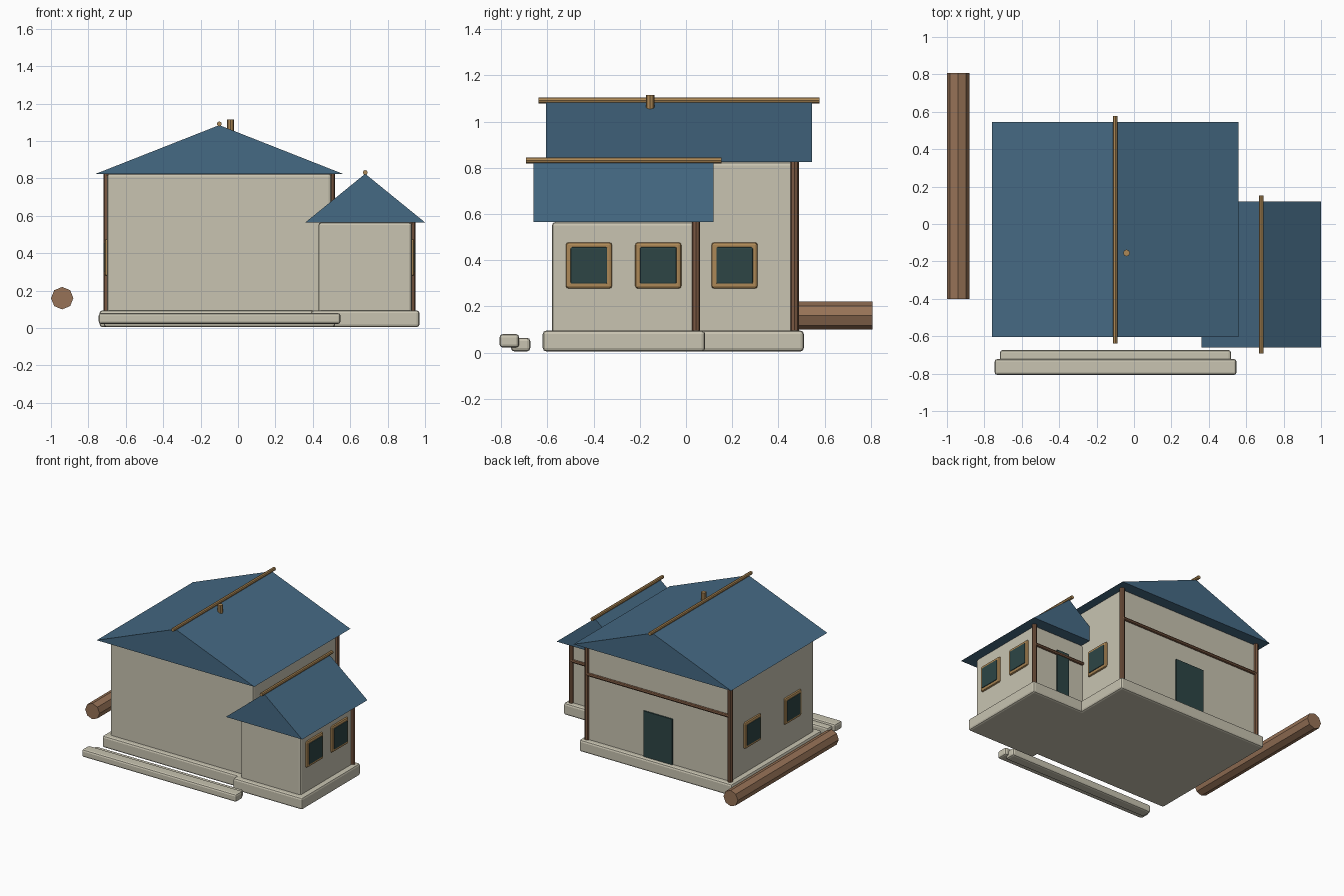
import bpy, bmesh
from mathutils import Vector

cube = bpy.data.objects.get("Cube")
if cube:
    bpy.data.objects.remove(cube, do_unlink=True)


def material(name, rgb):
    m = bpy.data.materials.new(name)
    m.use_nodes = True
    m.diffuse_color = (*rgb, 1)
    m.node_tree.nodes["Principled BSDF"].inputs["Base Color"].default_value = (*rgb, 1)
    return m


PLASTER = material("cream plaster", (0.58, 0.55, 0.44))
ROOF = material("slate blue", (0.06, 0.143, 0.23))
LOG = material("log brown", (0.31, 0.17, 0.095))
TIMBER = material("dark timber", (0.20, 0.10, 0.055))
TRIM = material("tan wood", (0.42, 0.25, 0.095))
GLASS = material("dark green", (0.026, 0.06, 0.06))


def finish(name, bm, mat):
    bmesh.ops.recalc_face_normals(bm, faces=bm.faces)
    mesh = bpy.data.meshes.new(name)
    bm.to_mesh(mesh)
    bm.free()
    mesh.materials.append(mat)
    ob = bpy.data.objects.new(name, mesh)
    bpy.context.collection.objects.link(ob)
    return ob


def box(name, low, high, mat, bevel=0.0):
    bm = bmesh.new()
    bmesh.ops.create_cube(bm, size=1)
    low, high = Vector(low), Vector(high)
    bmesh.ops.scale(bm, vec=high - low, verts=bm.verts)
    bmesh.ops.translate(bm, vec=(low + high) / 2, verts=bm.verts)
    ob = finish(name, bm, mat)
    if bevel:
        mod = ob.modifiers.new("soft edges", 'BEVEL')
        mod.width = bevel
        mod.segments = 2
    return ob


def pole(name, start, end, radius, mat):
    """Eight-sided rod between two points."""
    start, end = Vector(start), Vector(end)
    axis = end - start
    bm = bmesh.new()
    bmesh.ops.create_cone(bm, cap_ends=True, segments=8, radius1=radius,
                          radius2=radius, depth=axis.length)
    ob = finish(name, bm, mat)
    ob.rotation_euler = axis.to_track_quat('Z', 'Y').to_euler()
    ob.location = (start + end) / 2
    return ob


def gable_roof(name, x, half, front, back, eave, ridge):
    """Solid triangular prism with a ridge pole."""
    bm = bmesh.new()
    profile = [(x - half, eave), (x + half, eave), (x, ridge)]
    face = bm.faces.new([bm.verts.new((px, front, pz)) for px, pz in profile])
    ext = bmesh.ops.extrude_face_region(bm, geom=[face])
    verts = [g for g in ext["geom"] if isinstance(g, bmesh.types.BMVert)]
    bmesh.ops.translate(bm, vec=(0, back - front, 0), verts=verts)
    if len(bm.faces) < 5:
        bm.faces.new(reversed(face.verts[:]))
    finish(name, bm, ROOF)
    pole(name + "_ridge_pole", (x, front - 0.033, ridge + 0.007),
         (x, back + 0.033, ridge + 0.007), 0.013, TRIM)


def house(name, x, half, front, back, eave, post_sides, beam_z):
    """Plinth, walls, back posts, back beam and back door."""
    box(name + "_plinth", (x - half - 0.04, front - 0.04, 0.005),
        (x + half + 0.04, back + 0.04, 0.095), PLASTER, 0.015)
    box(name + "_walls", (x - half, front, 0.08), (x + half, back, eave), PLASTER, 0.015)
    for s in post_sides:
        pole(name + "_post", (x + s * half, back, 0.095),
             (x + s * half, back, eave), 0.018, TIMBER)
    pole(name + "_back_beam", (x - half, back + 0.005, beam_z),
         (x + half, back + 0.005, beam_z), 0.013, TIMBER)


def window(name, x, side, y, z=0.377):
    """Bevelled frame with a raised pane on a side wall."""
    for part, half, out, mat, bev in (("frame", 0.1, 0.013, TRIM, 0.012),
                                      ("pane", 0.079, 0.018, GLASS, 0.005)):
        a, b = sorted((x - side * 0.02, x + side * out))
        box(name + "_" + part, (a, y - half, z - half), (b, y + half, z + half), mat, bev)


def door(name, x, back, half):
    box(name, (x - half, back - 0.005, 0.095), (x + half, back + 0.01, 0.44), GLASS)


# Main house
house("main", -0.1, 0.6, -0.53, 0.47, 0.825, (-1, 1), 0.59)
gable_roof("main_roof", -0.1, 0.66, -0.605, 0.545, 0.825, 1.085)
door("main_door", -0.1, 0.47, 0.12)
pole("chimney", (-0.04, -0.155, 1.0), (-0.04, -0.155, 1.115), 0.018, TRIM)

# Side wing
house("wing", 0.68, 0.25, -0.58, 0.043, 0.565, (1,), 0.413)
gable_roof("wing_roof", 0.68, 0.32, -0.66, 0.12, 0.565, 0.825)
door("wing_door", 0.68, 0.043, 0.05)

# Windows
for y in (-0.42, -0.12):
    window("wing_window", 0.93, 1, y)
window("main_right_window", 0.5, 1, 0.21)
for y in (-0.27, 0.21):
    window("main_left_window", -0.7, -1, y)

# Front steps and log
box("lower_step", (-0.745, -0.807, 0.022), (0.548, -0.722, 0.08), PLASTER, 0.014)
box("inner_step", (-0.717, -0.757, 0.005), (0.519, -0.674, 0.064), PLASTER, 0.014)
pole("log", (-0.94, -0.4, 0.16), (-0.94, 0.808, 0.16), 0.06, LOG)
